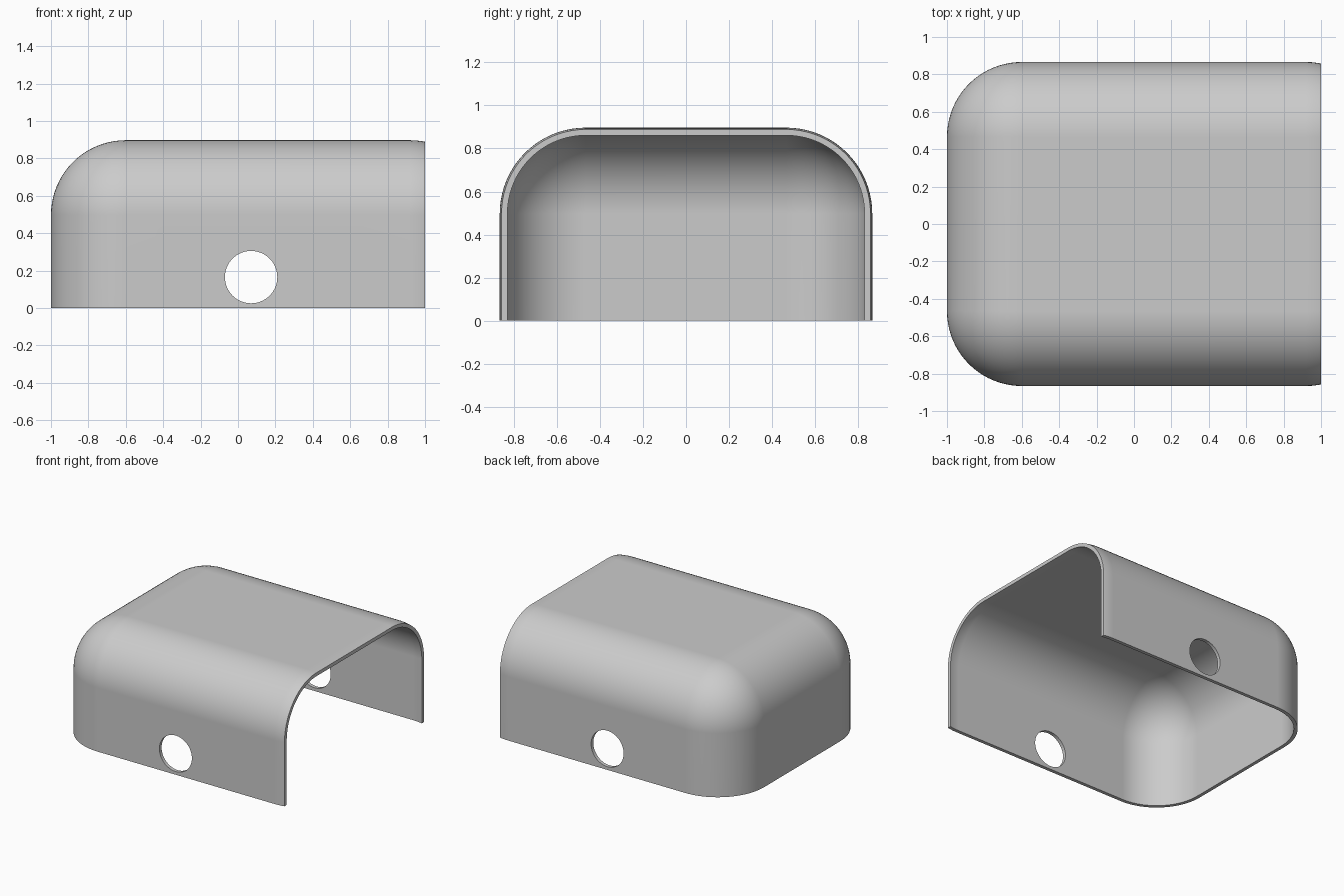
import bpy
import bmesh
from mathutils import Vector, Matrix

cube = bpy.data.objects.get("Cube")
if cube:
    bpy.data.objects.remove(cube, do_unlink=True)

RADIUS, WALL = 0.4, 0.027
LOW = Vector((-1, -0.866, -1))       # rounded block before trimming
HIGH = Vector((1.32, 0.866, 0.897))

grey = bpy.data.materials.new("plain grey")
grey.use_nodes = True
grey.diffuse_color = (0.6, 0.6, 0.6, 1)
grey.node_tree.nodes["Principled BSDF"].inputs["Base Color"].default_value = (0.6, 0.6, 0.6, 1)


def add_rounded_skin(bm, inset):
    """Rounded block, trimmed open at the +x end and at the floor."""
    part = bmesh.new()
    size = HIGH - LOW - Vector((2, 2, 2)) * inset
    bmesh.ops.create_cube(part, size=1, matrix=Matrix.Translation((LOW + HIGH) / 2) @ Matrix.Diagonal((*size, 1)))
    bmesh.ops.bevel(part, geom=part.edges[:], offset=RADIUS - inset, offset_type='OFFSET',
                    segments=20, profile=0.5, affect='EDGES')
    for point, normal in (((1, 0, 0), (1, 0, 0)), ((0, 0, 0), (0, 0, -1))):
        bmesh.ops.bisect_plane(part, geom=part.verts[:] + part.edges[:] + part.faces[:],
                               dist=1e-5, plane_co=point, plane_no=normal, clear_outer=True)
    if inset:
        bmesh.ops.reverse_faces(part, faces=part.faces[:])
    temp = bpy.data.meshes.new("skin")
    part.to_mesh(temp)
    part.free()
    bm.from_mesh(temp)
    bpy.data.meshes.remove(temp)


# Shell: outer and inner skins joined by a flat rim
bm = bmesh.new()
add_rounded_skin(bm, 0)
add_rounded_skin(bm, WALL)
bmesh.ops.bridge_loops(bm, edges=[e for e in bm.edges if e.is_boundary])
bmesh.ops.recalc_face_normals(bm, faces=bm.faces[:])
mesh = bpy.data.meshes.new("cover_shell")
bm.to_mesh(mesh)
bm.free()
mesh.materials.append(grey)
shell = bpy.data.objects.new("cover_shell", mesh)
bpy.context.collection.objects.link(shell)

# Round holes through both side walls
bpy.ops.mesh.primitive_cylinder_add(vertices=64, radius=0.14, depth=3,
                                    location=(0.07, 0, 0.165), rotation=(1.570796, 0, 0))
cutter = bpy.context.object
cutter.name = "hole_cutter"
cutter.hide_render = True
cutter.data.materials.append(grey)

bpy.ops.object.select_all(action='DESELECT')
shell.select_set(True)
bpy.context.view_layer.objects.active = shell
holes = shell.modifiers.new("side_holes", 'BOOLEAN')
holes.operation = 'DIFFERENCE'
holes.solver = 'EXACT'
holes.object = cutter
bpy.ops.object.modifier_apply(modifier=holes.name)
bpy.data.objects.remove(cutter, do_unlink=True)

# Smooth rounded corners, crisp rim and hole edges
bpy.ops.object.shade_smooth_by_angle(angle=0.5)
shading = shell.modifiers.new("even_shading", 'WEIGHTED_NORMAL')
shading.keep_sharp = True
